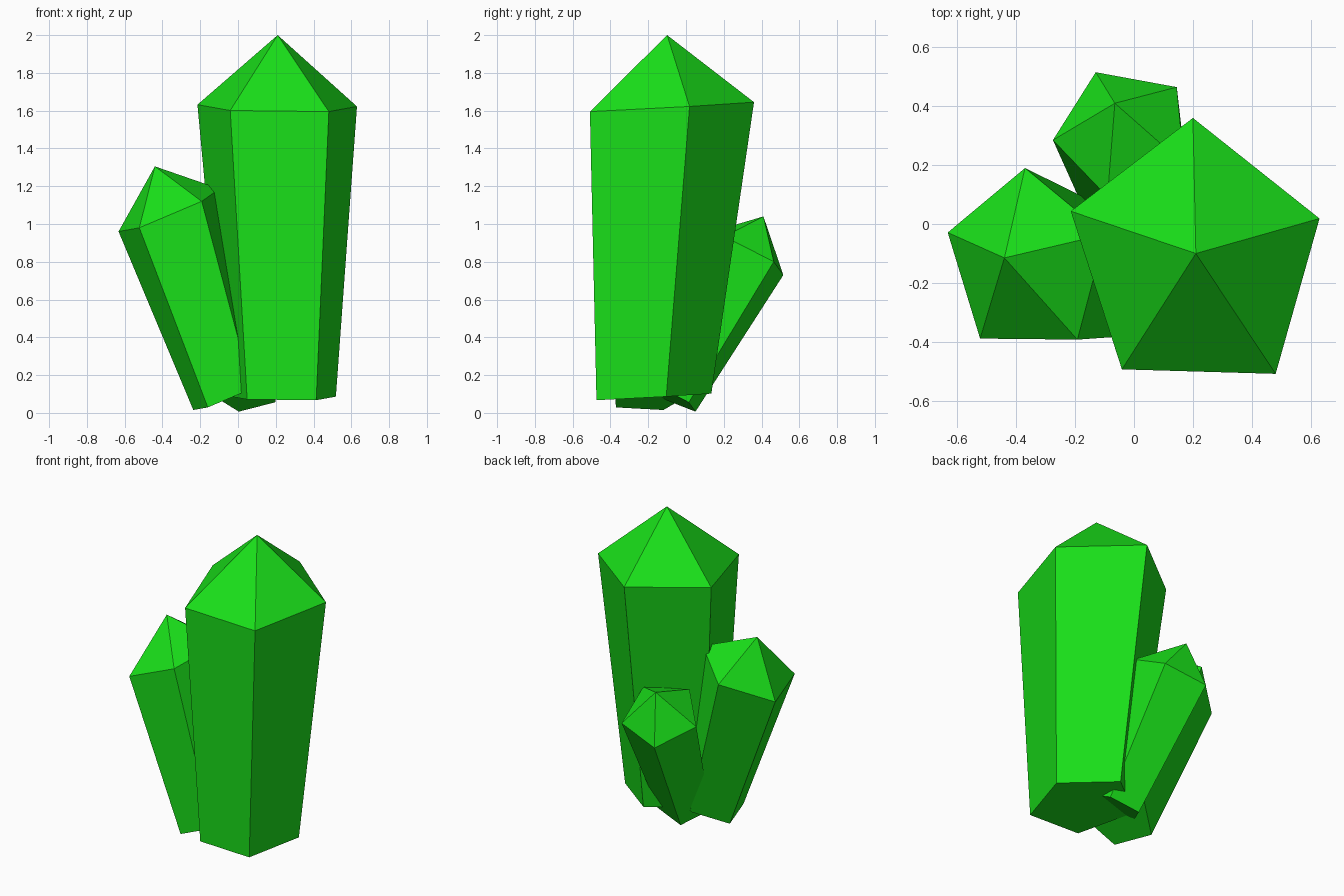
import bpy, bmesh
from math import sin, cos, pi
from mathutils import Vector

if "Cube" in bpy.data.objects:
    bpy.data.objects.remove(bpy.data.objects["Cube"])

SIDES = 5
BASE_SCALE = 0.7  # the foot is narrower than the shoulder

green = bpy.data.materials.new("crystal_green")
green.diffuse_color = (0.01, 0.75, 0.01, 1)
green.use_nodes = True
green.node_tree.nodes["Principled BSDF"].inputs["Base Color"].default_value = green.diffuse_color


def crystal(name, foot, shoulder, tip, u, v):
    """Tapered five-sided prism with a pointed cap; u and v are the section's half-axes."""
    foot, shoulder, u, v = map(Vector, (foot, shoulder, u, v))
    bm = bmesh.new()

    def ring(centre, scale):
        angles = [pi / 2 + 2 * pi * i / SIDES for i in range(SIDES)]
        return [bm.verts.new(centre + scale * (cos(a) * u + sin(a) * v)) for a in angles]

    low, high = ring(foot, BASE_SCALE), ring(shoulder, 1.0)
    apex = bm.verts.new(tip)
    bm.faces.new(low)
    for i in range(SIDES):
        j = (i + 1) % SIDES
        bm.faces.new((low[i], low[j], high[j], high[i]))
        bm.faces.new((high[i], high[j], apex))
    bmesh.ops.recalc_face_normals(bm, faces=bm.faces)
    mesh = bpy.data.meshes.new(name)
    bm.to_mesh(mesh)
    bm.free()
    mesh.materials.append(green)
    bpy.context.collection.objects.link(bpy.data.objects.new(name, mesh))


# Tall main crystal
crystal("large_crystal", (0.225, -0.199, 0.084), (0.211, -0.116, 1.619), (0.21, -0.10, 2.0),
        (0.444, -0.013, -0.005), (-0.011, 0.476, 0.026))
# Medium crystal leaning left
crystal("left_crystal", (-0.048, -0.191, 0.09), (-0.363, -0.131, 1.067), (-0.44, -0.115, 1.305),
        (0.281, -0.003, 0.119), (-0.007, 0.321, 0.021))
# Small crystal leaning back
crystal("back_crystal", (0.07, -0.092, 0.088), (-0.036, 0.312, 0.846), (-0.065, 0.41, 1.04),
        (0.234, -0.043, 0.06), (-0.054, -0.22, 0.10))
